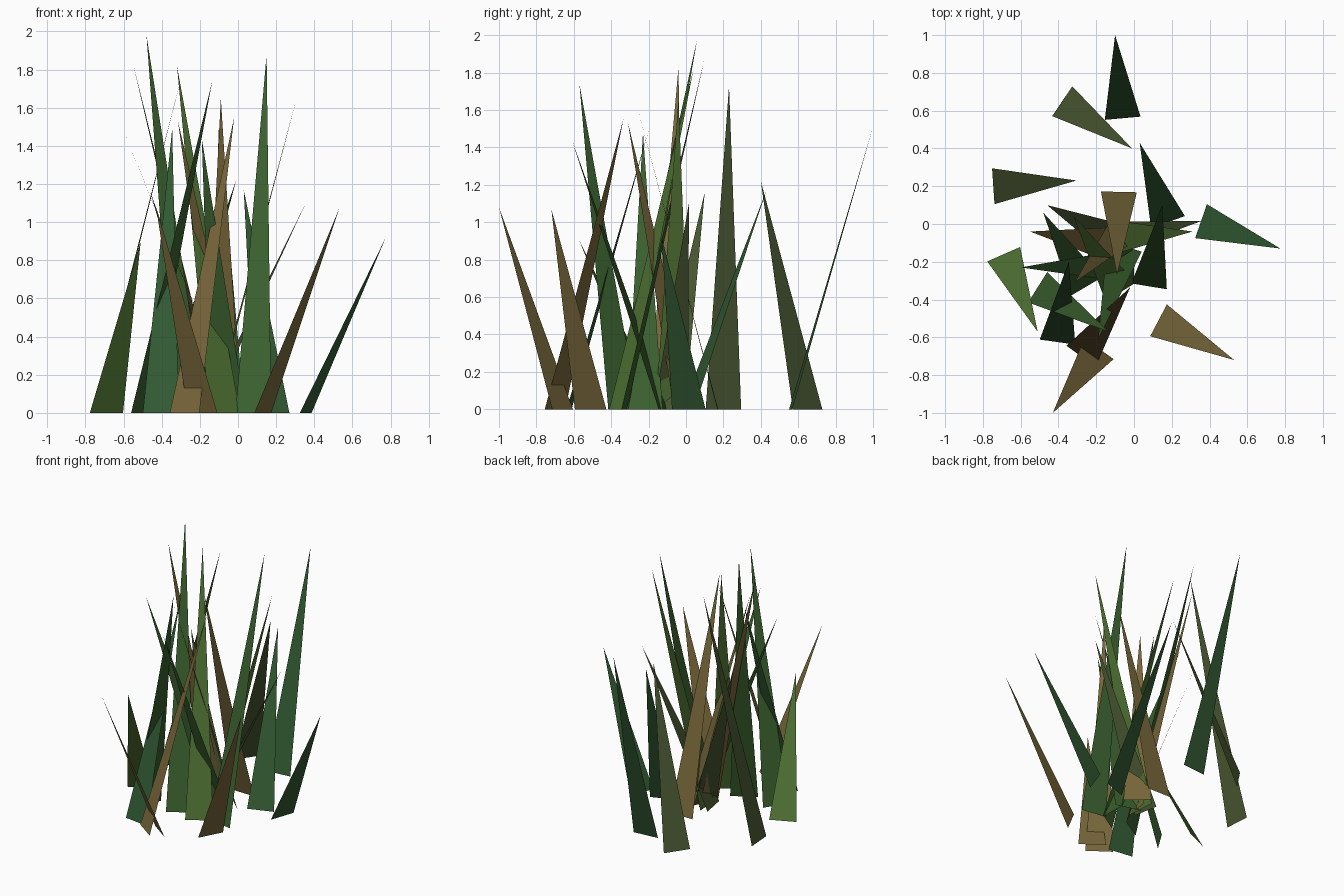
import bpy
from mathutils import Vector

COLORS = {
    "green": (0.043, 0.118, 0.028, 1),
    "deep": (0.031, 0.100, 0.032, 1),
    "light": (0.079, 0.168, 0.033, 1),
    "olive": (0.065, 0.093, 0.031, 1),
    "brown": (0.190, 0.138, 0.044, 1),
}
WIDTH = 0.19

# shade, root x, root y, tip x, tip y, tip z
BLADES = [
    ("deep", -0.06, 0.56, -0.10, 1.00, 1.51),
    ("olive", -0.38, 0.65, -0.01, 0.40, 1.22),
    ("olive", -0.745, 0.20, -0.305, 0.23, 1.73),
    ("deep", 0.18, 0.01, 0.03, 0.43, 1.17),
    ("green", 0.08, -0.33, 0.15, 0.10, 1.88),
    ("green", -0.25, -0.33, -0.48, 0.06, 1.98),
    ("light", -0.07, -0.36, -0.32, 0.04, 1.82),
    ("green", -0.51, -0.335, -0.135, -0.57, 1.74),
    ("brown", -0.08, 0.17, -0.09, -0.27, 1.65),
    ("brown", -0.28, -0.70, -0.02, -0.335, 1.55),
    ("brown", -0.11, -0.11, -0.55, -0.04, 1.83),
    ("olive", -0.09, -0.09, -0.46, 0.10, 1.16),
    ("deep", -0.405, -0.625, -0.345, -0.20, 1.49),
    ("light", -0.13, -0.07, 0.31, -0.04, 1.66),
    ("olive", -0.17, -0.08, 0.355, 0.015, 1.10),
    ("deep", 0.355, 0.015, 0.775, -0.13, 0.92),
    ("brown", 0.13, -0.51, 0.53, -0.72, 1.07),
    ("brown", -0.185, -0.66, -0.43, -1.00, 1.08),
    ("light", -0.69, -0.16, -0.51, -0.57, 0.90),
    ("green", 0.0, -0.22, -0.60, -0.23, 1.48),
    ("brown", -0.03, 0.0, -0.315, -0.31, 1.53),
    ("green", -0.05, -0.12, -0.19, -0.61, 1.44),
]

mats = {}
for name, col in COLORS.items():
    mats[name] = bpy.data.materials.new(name)
    mats[name].diffuse_color = col


def blade(shade, rx, ry, tx, ty, tz):
    """One flat triangle, its base square to the way it leans."""
    root, tip = Vector((rx, ry, 0)), Vector((tx, ty, tz))
    lean = Vector((tx - rx, ty - ry, 0)).normalized()
    side = Vector((-lean.y, lean.x, 0)) * WIDTH / 2
    mesh = bpy.data.meshes.new("grass_blade")
    mesh.from_pydata([root - side, root + side, tip], [], [(0, 1, 2)])
    mesh.materials.append(mats[shade])
    obj = bpy.data.objects.new("grass_blade", mesh)
    bpy.context.collection.objects.link(obj)


# Tuft of grass
for b in BLADES:
    blade(*b)
